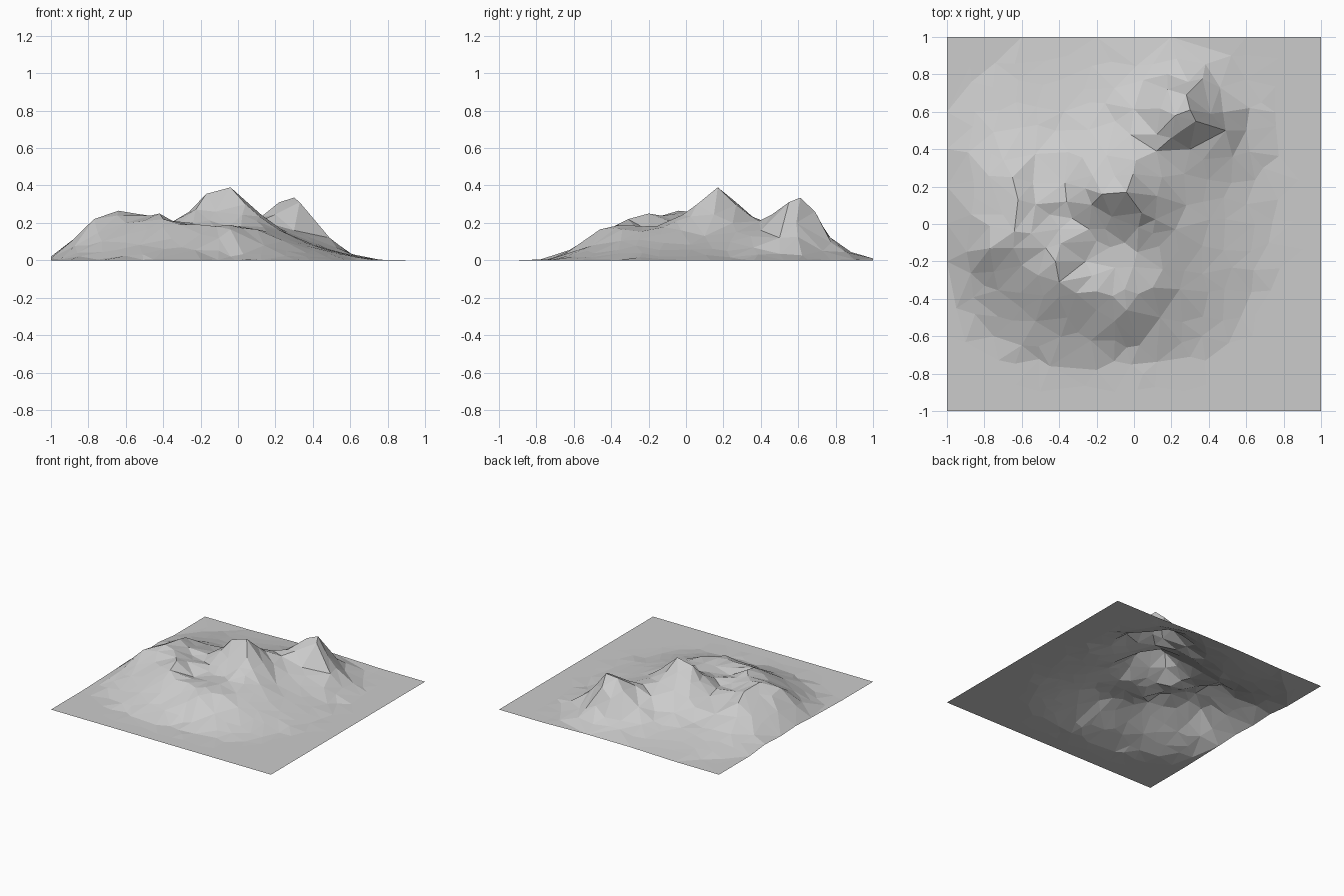
import bpy, random
from mathutils import Vector
from mathutils.geometry import delaunay_2d_cdt

if "Cube" in bpy.data.objects:
    bpy.data.objects.remove(bpy.data.objects["Cube"])

random.seed(4)

# Crest lines of the mountains (x, y, z)
main_peak = [(-.36, .12, .2), (-.37, .22, .18), (-.26, .19, .26), (-.17, .16, .355),
             (-.04, .17, .39), (.01, .34, .24), (.1, -.05, .21), (.04, .06, .3),
             (.12, .39, .21), (.15, .25, .2)]
east_peak = [(.2, .46, .245), (.22, .58, .31), (.3, .61, .335), (.33, .55, .31),
             (.28, .69, .26), (.18, .72, .2), (.29, .76, .13), (.18, .8, .08),
             (.05, .77, .075), (.41, .59, .2), (.3, .4, .16)]
west_ridge = [(-.77, -.13, .22), (-.64, -.04, .265), (-.55, -.05, .25), (-.42, -.2, .25),
              (-.4, -.31, .22), (-.31, -.37, .19), (-.7, .05, .22), (-.62, .13, .25),
              (-.65, .25, .21), (-.7, .34, .14), (-.54, .22, .18)]
south_spur = [(-.2, -.36, .19), (-.05, -.35, .19), (.1, -.34, .165), (-.04, -.46, .165),
              (-.04, -.66, .02), (-.2, -.46, .14)]
# Basin, mid slopes and foothills
basin = [(-.2, -.09, .18), (-.05, -.1, .18), (-.33, .03, .18), (-.45, .05, .19),
         (-.26, -.2, .16), (-.12, .04, .26)]
slopes = [(-.6, -.22, .2), (-.6, -.45, .095), (-.8, -.33, .08), (-.3, -.58, .07),
          (.14, -.5, .08), (.27, -.25, .11), (.28, .1, .13), (.52, .22, .05),
          (.49, .5, .12), (.6, .5, .035), (.46, .73, .05),
          (-.1, .55, .11), (-.42, .5, .08), (-.87, .05, .12)]
feet = [(-.95, -.45), (-.75, -.6), (-.45, -.76), (-.2, -.78), (.05, -.8), (.3, -.71),
        (.57, -.5), (.72, -.1), (.69, .3), (.68, .65), (.52, .9)]

controls = main_peak + east_peak + west_ridge + south_spur + basin + slopes
controls += [(x, y, .004) for x, y in feet]

# Square edge of the sheet, slightly raised on the west and north
for i in range(5):
    t = -1 + i * .4
    controls += [(t, -1, 0), (1, t, 0), (-t, 1, .01 if i in (2, 3) else 0),
                 (-1, -t, .01 if i in (2, 3) else 0)]
controls += [(-1, .4, .02), (-1, 0, .02)]


def solve(a, b):
    """Gaussian elimination with pivoting."""
    n = len(b)
    m = [row[:] + [v] for row, v in zip(a, b)]
    for c in range(n):
        p = max(range(c, n), key=lambda r: abs(m[r][c]))
        m[c], m[p] = m[p], m[c]
        for r in range(c + 1, n):
            f = m[r][c] / m[c][c]
            if f:
                m[r] = [u - f * v for u, v in zip(m[r], m[c])]
    x = [0] * n
    for r in reversed(range(n)):
        x[r] = (m[r][n] - sum(m[r][k] * x[k] for k in range(r + 1, n))) / m[r][r]
    return x


# Radial interpolation of the control heights
xy = [Vector(c[:2]) for c in controls]
weights = solve([[(p - q).length for q in xy] + [1] for p in xy] + [[1] * len(xy) + [0]],
                [c[2] for c in controls] + [0])


def height(p):
    return max(0, sum(w * (p - q).length for w, q in zip(weights, xy)) + weights[-1])


# Scatter extra points between the controls, then triangulate
points = list(xy)
heights = [c[2] for c in controls]
step = .125
for i in range(1, 16):
    for j in range(1, 16):
        p = Vector((-1 + i * step + random.uniform(-.03, .03),
                    -1 + j * step + random.uniform(-.03, .03)))
        if min((p - q).length for q in xy) > .065:
            h = height(p)
            points.append(p)
            heights.append(h if h > .014 else h * .2)

verts, _, faces, origin, _, _ = delaunay_2d_cdt(points, [], [], 0, 1e-5)
mesh = bpy.data.meshes.new("mountain_terrain")
mesh.from_pydata([(v.x, v.y, heights[o[0]]) for v, o in zip(verts, origin)], [], faces)
mesh.update()
terrain = bpy.data.objects.new("mountain_terrain", mesh)
bpy.context.collection.objects.link(terrain)
